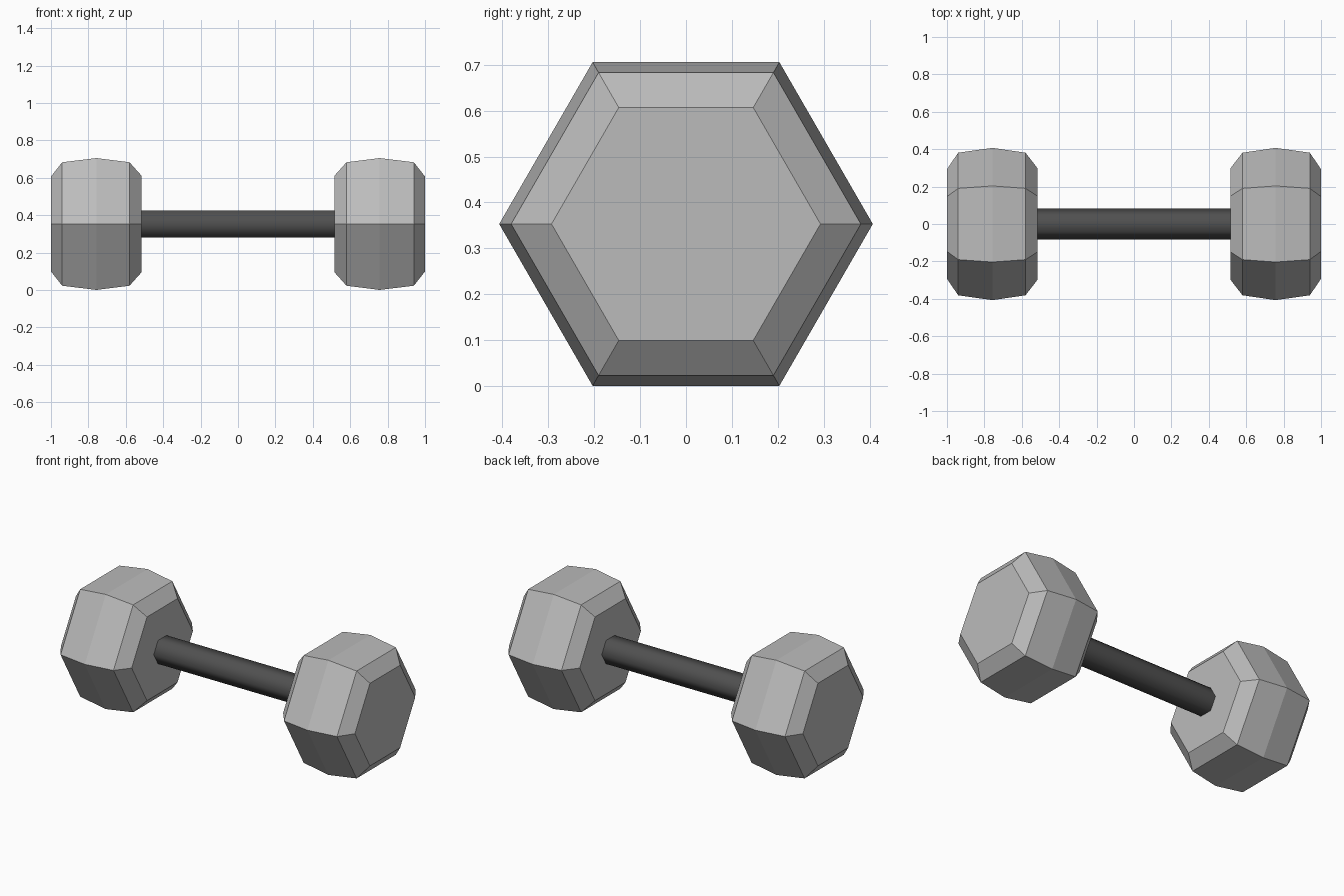
import bpy, bmesh
from math import cos, sin, pi

cube = bpy.data.objects.get("Cube")
if cube:
    bpy.data.objects.remove(cube, do_unlink=True)

CENTRE_Z = 0.353


def make_material(name, value):
    mat = bpy.data.materials.new(name)
    mat.use_nodes = True
    colour = (value, value, value, 1)
    mat.diffuse_color = colour
    mat.node_tree.nodes["Principled BSDF"].inputs["Base Color"].default_value = colour
    return mat


def hex_loft(name, profile, mat, smooth=False):
    """Loft hexagons along x from (x, radius) pairs, with capped ends."""
    bm = bmesh.new()
    rings = [[bm.verts.new((x, r * cos(i * pi / 3), CENTRE_Z + r * sin(i * pi / 3)))
              for i in range(6)] for x, r in profile]
    for a, b in zip(rings, rings[1:]):
        for i in range(6):
            j = (i + 1) % 6
            face = bm.faces.new((a[i], a[j], b[j], b[i]))
            face.smooth = smooth
    bm.faces.new(rings[0])
    bm.faces.new(rings[-1])
    bmesh.ops.recalc_face_normals(bm, faces=bm.faces)
    mesh = bpy.data.meshes.new(name)
    bm.to_mesh(mesh)
    bm.free()
    mesh.materials.append(mat)
    obj = bpy.data.objects.new(name, mesh)
    bpy.context.collection.objects.link(obj)
    return obj


head_grey = make_material("head grey", 0.5)
grip_black = make_material("grip black", 0.08)

# Hexagonal weights with a shallow central ridge and chamfered ends
head_profile = [(0.515, 0.297), (0.58, 0.381), (0.757, 0.407), (0.94, 0.381), (1.0, 0.293)]
for side, name in ((1, "left_weight"), (-1, "right_weight")):
    hex_loft(name, [(side * x, r) for x, r in head_profile], head_grey)

# Softly shaded six-sided grip
hex_loft("handle", [(-0.52, 0.083), (0.52, 0.083)], grip_black, smooth=True)
